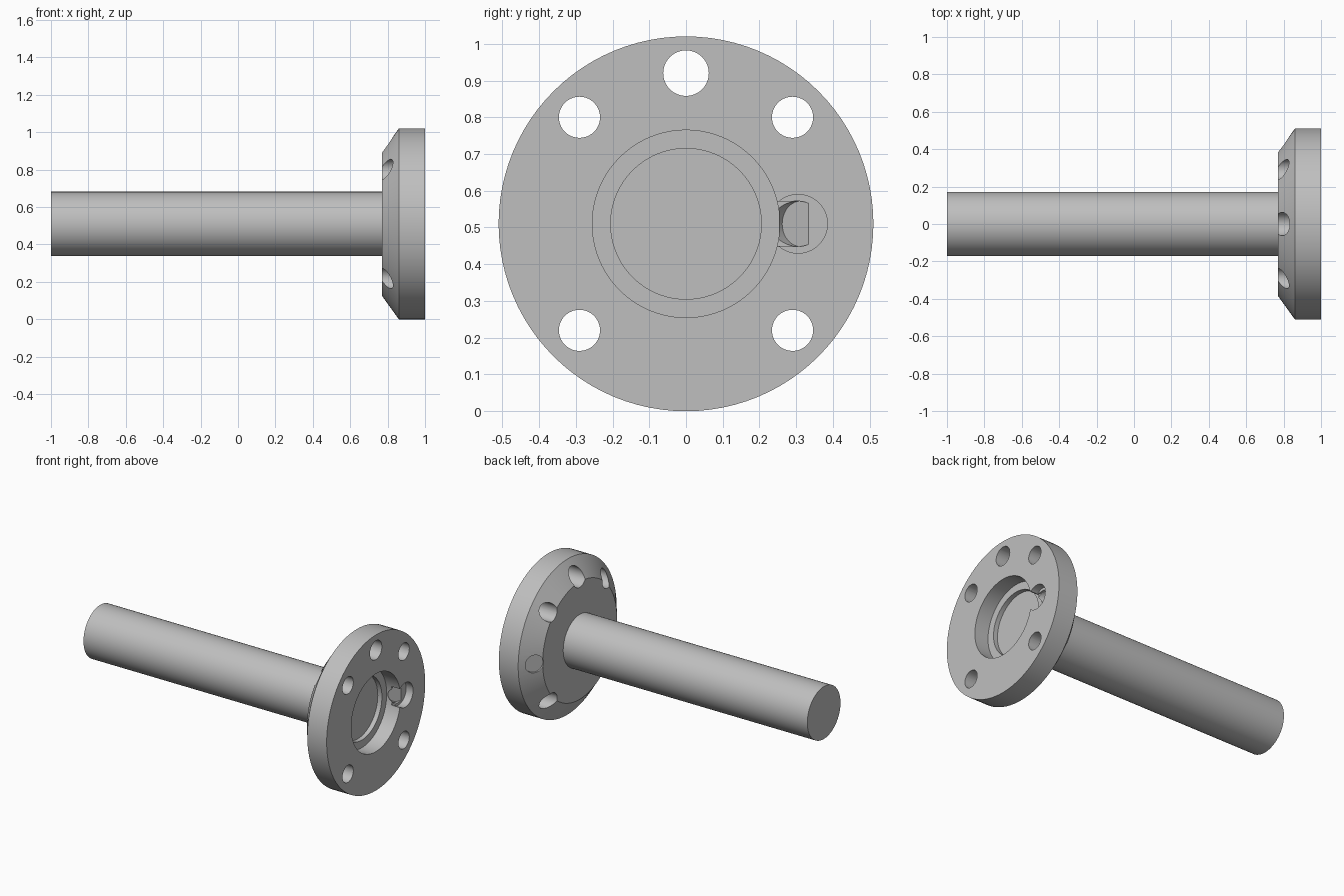
import bpy, bmesh, math
from mathutils import Vector, Matrix

default = bpy.data.objects.get("Cube")
if default:
    bpy.data.objects.remove(default, do_unlink=True)

AXIS_Z = 0.51
SEGMENTS = 96

steel = bpy.data.materials.new("plain_grey_metal")
steel.use_nodes = True
grey = (0.52, 0.52, 0.52, 1)
steel.diffuse_color = grey
steel.node_tree.nodes["Principled BSDF"].inputs["Base Color"].default_value = grey


def finish(name, bm):
    bmesh.ops.recalc_face_normals(bm, faces=bm.faces)
    mesh = bpy.data.meshes.new(name)
    bm.to_mesh(mesh)
    bm.free()
    mesh.materials.append(steel)
    obj = bpy.data.objects.new(name, mesh)
    bpy.context.collection.objects.link(obj)
    return obj


def lathe(name, profile):
    """Revolve (x, radius) points about the shaft axis."""
    bm = bmesh.new()
    verts = [bm.verts.new((x, 0, r)) for x, r in profile]
    edges = [bm.edges.new(pair) for pair in zip(verts, verts[1:])]
    bmesh.ops.spin(bm, geom=verts + edges, cent=(0, 0, 0), axis=(1, 0, 0),
                   angle=2 * math.pi, steps=SEGMENTS)
    bmesh.ops.remove_doubles(bm, verts=bm.verts, dist=0.0001)
    bmesh.ops.translate(bm, verts=bm.verts, vec=(0, 0, AXIS_Z))
    return finish(name, bm)


def drill(name, start, end, radius):
    """Closed cylinder between two points, measured from the shaft axis."""
    start, end = Vector(start), Vector(end)
    way = end - start
    turn = way.to_track_quat('Z', 'Y').to_matrix().to_4x4()
    place = Matrix.Translation((start + end) / 2 + Vector((0, 0, AXIS_Z)))
    bm = bmesh.new()
    bmesh.ops.create_cone(bm, cap_ends=True, segments=40, radius1=radius,
                          radius2=radius, depth=way.length, matrix=place @ turn)
    return finish(name, bm)


def smooth(obj):
    bpy.ops.object.select_all(action='DESELECT')
    obj.select_set(True)
    bpy.context.view_layer.objects.active = obj
    bpy.ops.object.shade_smooth_by_angle(angle=math.radians(25))


# Solid shaft
shaft = lathe("shaft", [(-1, 0), (-1, 0.172), (0.78, 0.172), (0.78, 0)])

# Flange with a tapered back and a stepped recess in the mounting face
flange = lathe("flange", [(0.77, 0), (0.77, 0.385), (0.86, 0.51), (1, 0.51),
                          (1, 0.255), (0.90, 0.255), (0.90, 0.205),
                          (0.87, 0.205), (0.87, 0)])

# Bolt holes on one circle, with a larger one at the top
cutters = []
for degrees, radius in ((45, 0.056), (90, 0.062), (135, 0.056),
                        (225, 0.056), (315, 0.056)):
    a = math.radians(degrees)
    y, z = 0.41 * math.cos(a), 0.41 * math.sin(a)
    cutters.append(drill("bolt_hole_cutter", (0.7, y, z), (1.1, y, z), radius))

# Side port: counterbore, slot to the recess and slanted blind bores
cutters.append(drill("port_counterbore_cutter", (0.95, 0.305, 0), (1.1, 0.305, 0), 0.08))
slant = Vector((0.81, -0.586, 0))
front_floor = Vector((0.935, 0.312, 0))
back_floor = Vector((0.812, 0.418, 0))
cutters.append(drill("port_inner_cutter", front_floor, front_floor + slant * 0.2, 0.062))
cutters.append(drill("port_outer_cutter", back_floor, back_floor - slant * 0.2, 0.058))

bm = bmesh.new()
bmesh.ops.create_cube(bm, size=1, matrix=Matrix.Translation((1.015, 0.26, AXIS_Z))
                      @ Matrix.Diagonal((0.15, 0.09, 0.122, 1)))
cutters.append(finish("port_slot_cutter", bm))

for cutter in cutters:
    cut = flange.modifiers.new("cut", 'BOOLEAN')
    cut.operation = 'DIFFERENCE'
    cut.solver = 'EXACT'
    cut.object = cutter

# Keep the cut shape and drop the cutters
bpy.context.view_layer.update()
evaluated = flange.evaluated_get(bpy.context.evaluated_depsgraph_get())
flange_mesh = bpy.data.meshes.new_from_object(evaluated)
flange.modifiers.clear()
flange.data = flange_mesh
for cutter in cutters:
    bpy.data.objects.remove(cutter, do_unlink=True)

for part in (shaft, flange):
    smooth(part)
